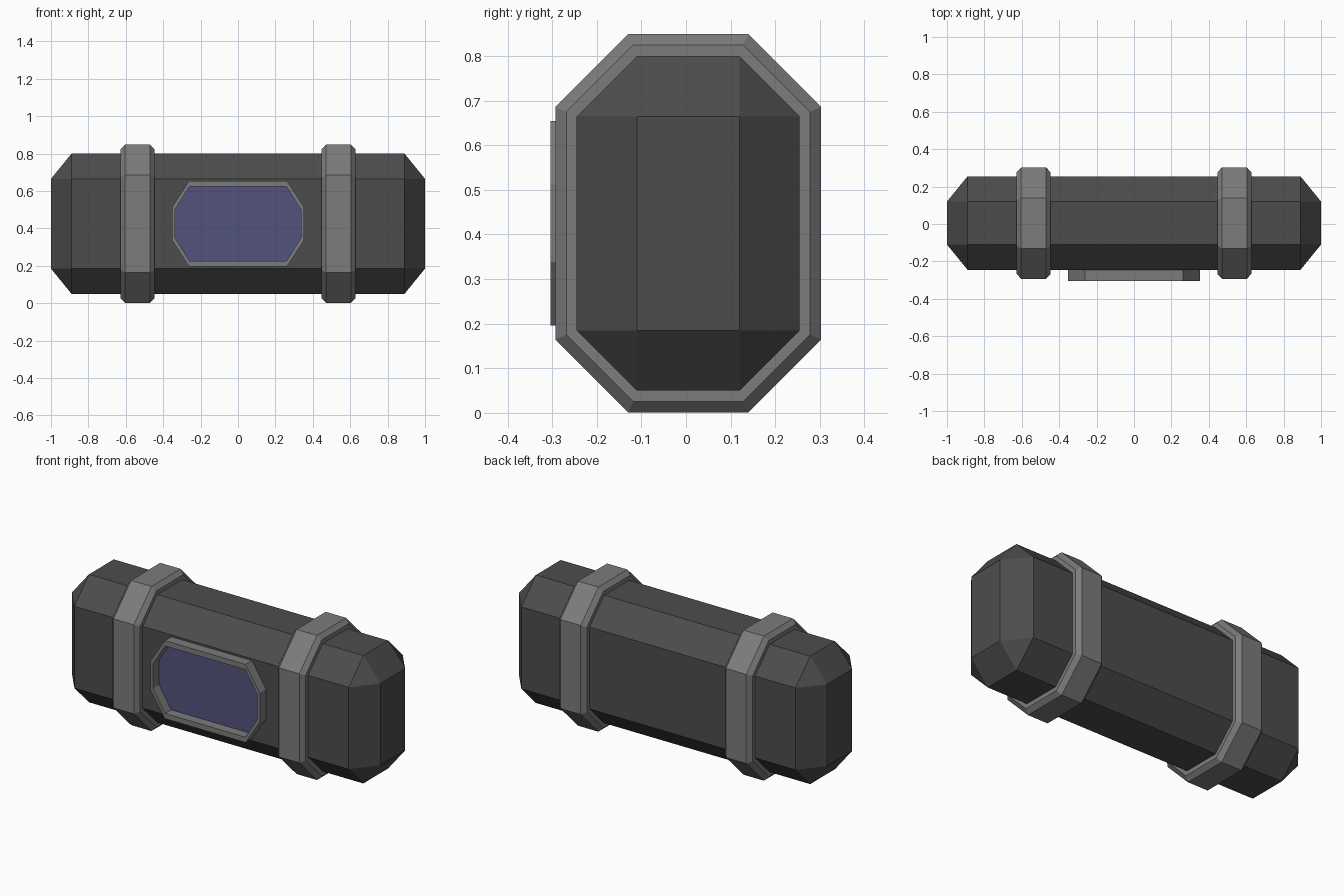
import bpy, bmesh

if "Cube" in bpy.data.objects:
    bpy.data.objects.remove(bpy.data.objects["Cube"])


def octagon(a, b, ca, cb, a0, b0):
    """Chamfered rectangle: half sizes a, b, chamfers ca, cb, centre a0, b0."""
    pts = [(a, b - cb), (a - ca, b), (ca - a, b), (-a, b - cb),
           (-a, cb - b), (ca - a, -b), (a - ca, -b), (a, cb - b)]
    return [(a0 + p, b0 + q) for p, q in pts]


def colour(name, rgb):
    m = bpy.data.materials.new(name)
    m.diffuse_color = (*rgb, 1)
    m.use_nodes = True
    m.node_tree.nodes["Principled BSDF"].inputs["Base Color"].default_value = m.diffuse_color
    return m


def finish(bm, name, mat):
    bmesh.ops.recalc_face_normals(bm, faces=bm.faces)
    me = bpy.data.meshes.new(name)
    bm.to_mesh(me)
    bm.free()
    me.materials.append(mat)
    ob = bpy.data.objects.new(name, me)
    bpy.context.collection.objects.link(ob)
    return ob


def loft_ring(name, loops, mat):
    """Join a closed series of matching loops into a ring-shaped solid."""
    bm = bmesh.new()
    rows = [[bm.verts.new(p) for p in loop] for loop in loops]
    n = len(rows[0])
    for i, r in enumerate(rows):
        s = rows[(i + 1) % len(rows)]
        for j in range(n):
            k = (j + 1) % n
            bm.faces.new((r[j], r[k], s[k], s[j]))
    return finish(bm, name, mat)


dark = colour("dark_grey", (0.073, 0.073, 0.073))
mid = colour("mid_grey", (0.2, 0.2, 0.2))
blue = colour("window_blue", (0.086, 0.086, 0.2))
CY, CZ = 0.005, 0.425

# Body: box with every edge chamfered, as a convex hull
bm = bmesh.new()
for sx in (-1, 1):
    for y, z in octagon(0.25, 0.375, 0.135, 0.135, CY, CZ):
        bm.verts.new((sx * 0.89, y, z))
    for sy in (-1, 1):
        for sz in (-1, 1):
            bm.verts.new((sx, CY + sy * 0.115, CZ + sz * 0.24))
bmesh.ops.convex_hull(bm, input=bm.verts)
bmesh.ops.dissolve_limit(bm, angle_limit=0.01, verts=bm.verts, edges=bm.edges)
finish(bm, "body", dark)

# Two bands with chamfered rims
inner = octagon(0.24, 0.365, 0.13, 0.13, CY, CZ)
rim = octagon(0.273, 0.4, 0.15, 0.15, CY, CZ)
outer = octagon(0.298, 0.424, 0.163, 0.163, CY, CZ)
for side, x0 in (("left", -0.537), ("right", 0.537)):
    profile = [(-0.09, inner), (-0.09, rim), (-0.066, outer),
               (0.066, outer), (0.09, rim), (0.09, inner)]
    loft_ring(side + "_band",
              [[(x0 + dx, y, z) for y, z in o] for dx, o in profile], mid)

# Window frame on the front
fo = octagon(0.354, 0.229, 0.092, 0.142, 0, CZ)
fi = octagon(0.338, 0.198, 0.078, 0.125, 0, CZ)
profile = [(-0.24, fo), (-0.304, fo), (-0.304, fi), (-0.24, fi)]
loft_ring("window_frame", [[(x, y, z) for x, z in o] for y, o in profile], mid)

# Recessed window pane
bm = bmesh.new()
face = bm.faces.new([bm.verts.new((x, -0.248, z)) for x, z in fi])
ext = bmesh.ops.extrude_face_region(bm, geom=[face], use_keep_orig=True)
for v in ext["geom"]:
    if isinstance(v, bmesh.types.BMVert):
        v.co.y = -0.24
finish(bm, "window_pane", blue)
